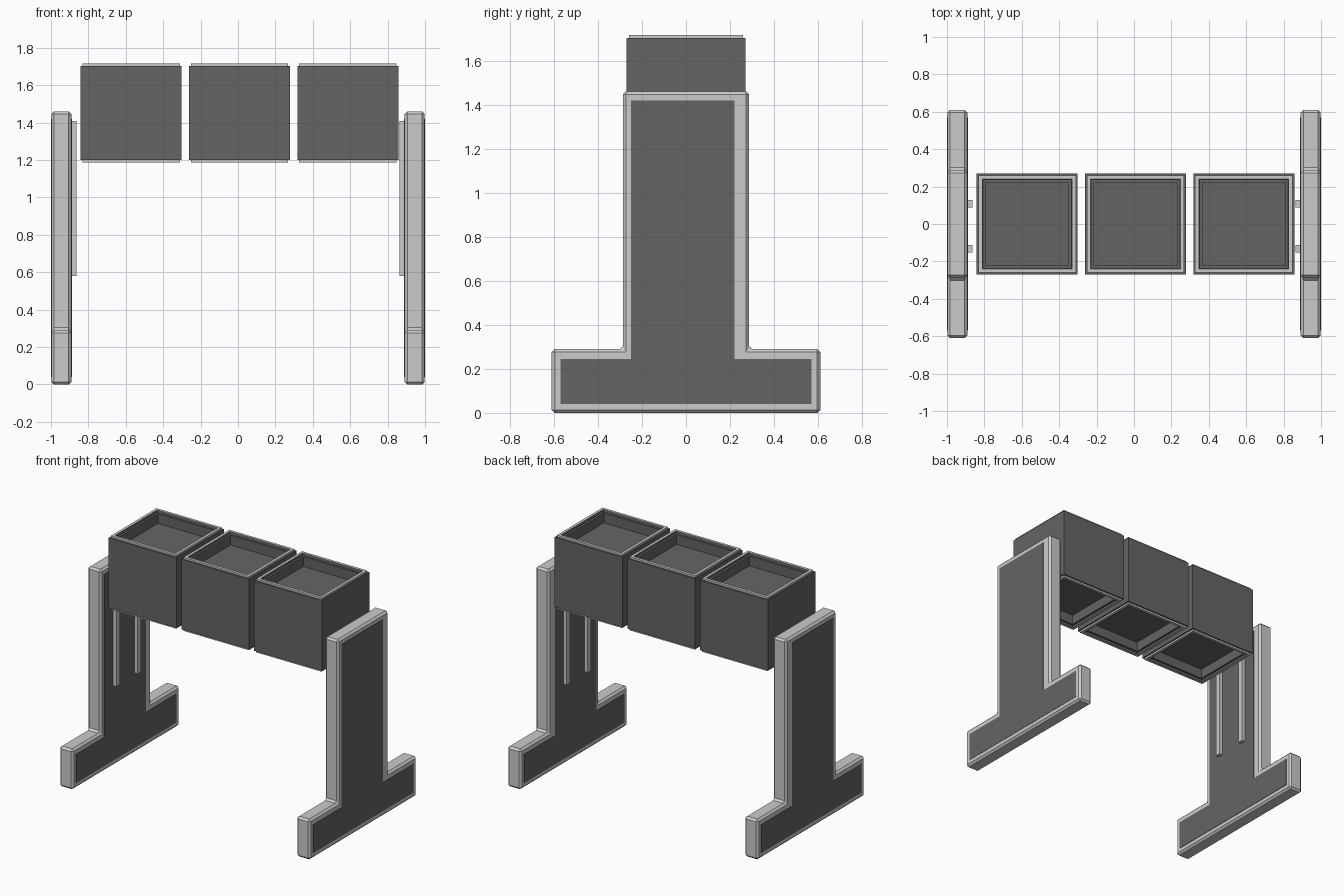
import bpy, bmesh

if "Cube" in bpy.data.objects:
    bpy.data.objects.remove(bpy.data.objects["Cube"])

dark = bpy.data.materials.new("dark_panel")
dark.diffuse_color = (0.13, 0.13, 0.13, 1)
dark.use_nodes = True
dark.node_tree.nodes["Principled BSDF"].inputs["Base Color"].default_value = dark.diffuse_color
light = bpy.data.materials.new("light_trim")
light.diffuse_color = (0.8, 0.8, 0.8, 1)
light.use_nodes = True
light.node_tree.nodes["Principled BSDF"].inputs["Base Color"].default_value = light.diffuse_color


def finish(name, bm, *mats):
    bmesh.ops.recalc_face_normals(bm, faces=bm.faces[:])
    mesh = bpy.data.meshes.new(name)
    bm.to_mesh(mesh)
    bm.free()
    for m in mats:
        mesh.materials.append(m)
    ob = bpy.data.objects.new(name, mesh)
    bpy.context.collection.objects.link(ob)
    return ob


def slab(name, outline, x0, x1, side, mat, bevel=0):
    """Extrude a (y, z) outline along x on the given side of the model."""
    bm = bmesh.new()
    face = bm.faces.new([bm.verts.new((x0 * side, y, z)) for y, z in outline])
    ext = bmesh.ops.extrude_face_region(bm, geom=[face])["geom"]
    for v in ext:
        if isinstance(v, bmesh.types.BMVert):
            v.co.x = x1 * side
    if bevel:
        bmesh.ops.bevel(bm, geom=bm.edges[:], offset=bevel, segments=1,
                        affect='EDGES', clamp_overlap=True)
    return finish(name, bm, mat)


def tee(foot, z0, z1, top, left, right):
    return [(-foot, z0), (foot, z0), (foot, z1), (right, z1),
            (right, top), (left, top), (left, z1), (-foot, z1)]


def rect(y, w, z0, z1):
    return [(y - w, z0), (y + w, z0), (y + w, z1), (y - w, z1)]


# Upright legs with dark inlays on both faces, and two rails inside each
for side, label in ((-1, "left"), (1, "right")):
    slab(label + "_leg", tee(0.61, 0, 0.29, 1.46, -0.287, 0.287),
         0.891, 0.998, side, light, 0.014)
    slab(label + "_leg_inlay", tee(0.57, 0.04, 0.245, 1.42, -0.25, 0.22),
         0.888, 1.0, side, dark)
    for y, end in ((-0.132, "front"), (0.108, "back")):
        slab(f"{label}_{end}_rail", rect(y, 0.02, 0.58, 1.41),
             0.863, 0.888, side, light)

# Box cross-section from the middle outwards: half width, half height, material
# (0 dark, 1 light trim) of the strip leading to the next ring
TOP = [(0.27, 0.252, 0), (0.26, 0.252, 1), (0.26, 0.265, 1),
       (0.24, 0.265, 0), (0.237, 0.25, 0), (0.222, 0.25, 0), (0.222, 0.18, 0)]


def box(name, cx):
    bm = bmesh.new()
    cz = 1.451
    ends = []
    for s in (-1, 1):
        rings = [[bm.verts.new((cx + a * w, b * w, cz + s * h))
                  for a, b in ((-1, -1), (1, -1), (1, 1), (-1, 1))]
                 for w, h, _ in TOP]
        for i in range(len(rings) - 1):
            for k in range(4):
                j = (k + 1) % 4
                f = bm.faces.new((rings[i][k], rings[i][j],
                                  rings[i + 1][j], rings[i + 1][k]))
                f.material_index = TOP[i][2]
        bm.faces.new(rings[-1])
        ends.append(rings[0])
    for k in range(4):
        j = (k + 1) % 4
        bm.faces.new((ends[0][k], ends[0][j], ends[1][j], ends[1][k]))
    return finish(name, bm, dark, light)


# Row of three open boxes, recessed at top and bottom
for i, label in enumerate(("left", "middle", "right")):
    box(label + "_box", -0.571 + 0.579 * i)
